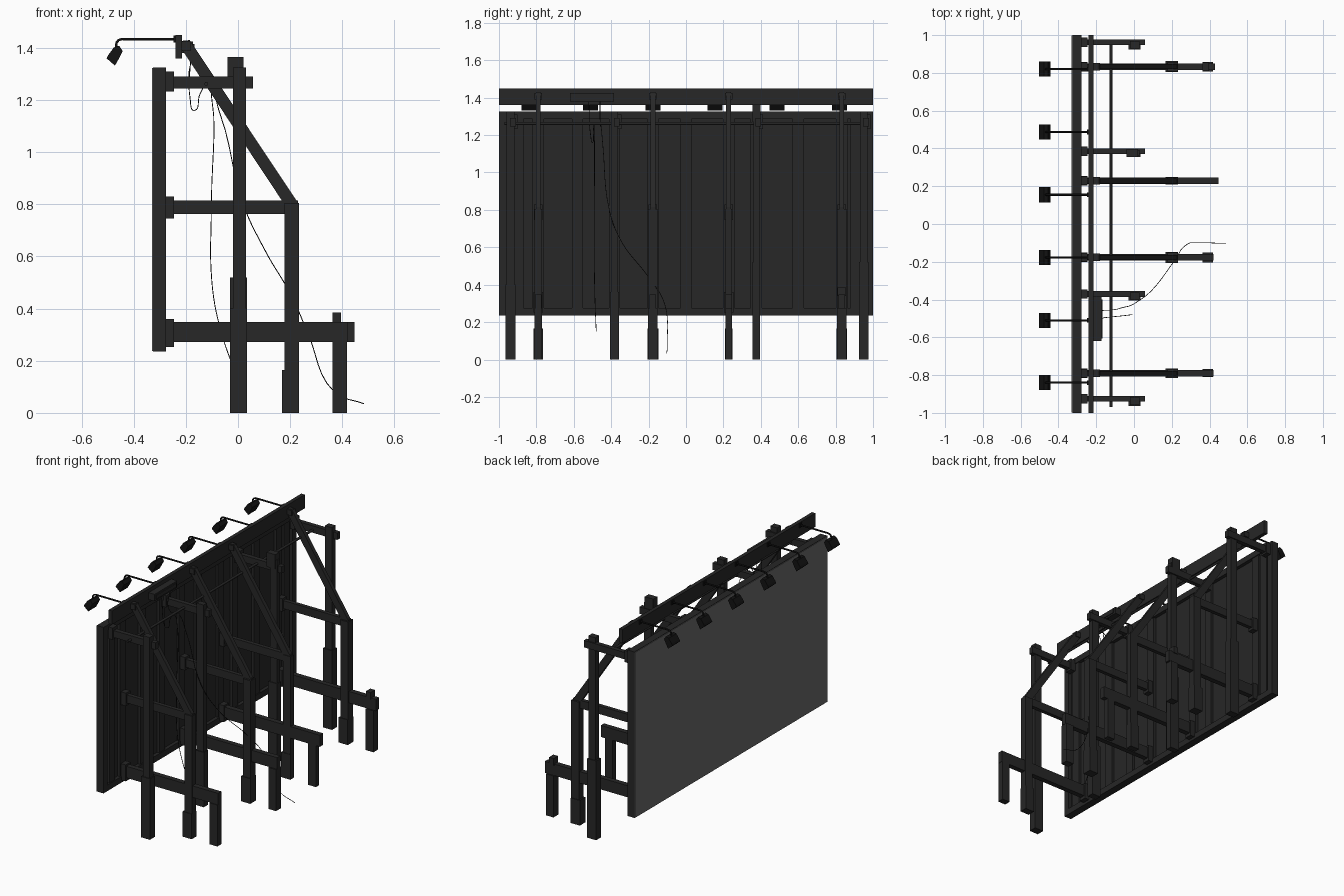
import bpy, bmesh, math
from mathutils import Vector, Matrix

if "Cube" in bpy.data.objects:
    bpy.data.objects.remove(bpy.data.objects["Cube"])


def mat(name, v):
    m = bpy.data.materials.new(name)
    m.diffuse_color = (v, v, v, 1)
    m.use_nodes = True
    m.node_tree.nodes["Principled BSDF"].inputs["Base Color"].default_value = m.diffuse_color
    return m


DARK, FACE, BLACK = mat("dark_wood", 0.02), mat("sheet_grey", 0.14), mat("black_metal", 0.006)


def finish(name, bm, m):
    me = bpy.data.meshes.new(name)
    bm.to_mesh(me)
    bm.free()
    me.materials.append(m)
    ob = bpy.data.objects.new(name, me)
    bpy.context.collection.objects.link(ob)
    return ob


def box(name, x, y, z, m=DARK):
    """Box from (min, max) pairs."""
    bm = bmesh.new()
    c = Vector([(a + b) / 2 for a, b in (x, y, z)])
    s = [b - a for a, b in (x, y, z)]
    bmesh.ops.create_cube(bm, size=1, matrix=Matrix.Translation(c) @ Matrix.Diagonal((*s, 1)))
    return finish(name, bm, m)


def profile(name, pts, y0, y1, m=DARK):
    """Extrude an (x, z) outline along y."""
    bm = bmesh.new()
    f = bm.faces.new([bm.verts.new((x, y0, z)) for x, z in pts])
    r = bmesh.ops.extrude_face_region(bm, geom=[f])
    bmesh.ops.translate(bm, verts=[v for v in r["geom"] if isinstance(v, bmesh.types.BMVert)],
                        vec=(0, y1 - y0, 0))
    bmesh.ops.recalc_face_normals(bm, faces=bm.faces)
    return finish(name, bm, m)


def tube(name, pts, r, m=BLACK, smooth=True, res=1):
    cu = bpy.data.curves.new(name, "CURVE")
    cu.dimensions = "3D"
    cu.bevel_depth, cu.bevel_resolution, cu.use_fill_caps = r, res, True
    cu.resolution_u = 6
    if smooth:
        sp = cu.splines.new("BEZIER")
        sp.bezier_points.add(len(pts) - 1)
        for b, p in zip(sp.bezier_points, pts):
            b.co = p
            b.handle_left_type = b.handle_right_type = "AUTO"
    else:
        sp = cu.splines.new("POLY")
        sp.points.add(len(pts) - 1)
        for b, p in zip(sp.points, pts):
            b.co = (*p, 1)
    cu.materials.append(m)
    ob = bpy.data.objects.new(name, cu)
    bpy.context.collection.objects.link(ob)
    return ob


def span(c, w):
    return (c - w / 2, c + w / 2)


# Display panel: grey front sheet, dark backing, rim and battens
box("display_sheet", (-0.33, -0.326), (-0.998, 0.998), (0.237, 1.322), FACE)
box("panel_backing", (-0.326, -0.3), (-1, 1), (0.235, 1.325))
for z in ((0.235, 0.275), (1.285, 1.325)):
    box("panel_rail", (-0.3, -0.277), (-1, 1), z)
for y in (-0.98, 0.98):
    box("panel_side_rail", (-0.3, -0.277), span(y, 0.04), (0.275, 1.285))

FRAMES = [(-0.79, 0.05, 0.42), (-0.177, 0.06, 0.42), (0.228, 0.04, 0.447), (0.833, 0.058, 0.43)]
POSTS = [(-0.938, 0.052, 0.40), (-0.382, 0.046, 0.36), (0.376, 0.04, 0.52), (0.95, 0.05, 0.52)]
for y in [f[0] for f in FRAMES] + [p[0] for p in POSTS[1:3]] + [-0.9, -0.58, 0.0, 0.6, 0.91]:
    box("panel_batten", (-0.3, -0.283), span(y, 0.06), (0.275, 1.285))

# Tall posts with a thicker foot and a top beam to the panel
for i, (y, w, h) in enumerate(POSTS):
    box("tall_post", (-0.02, 0.03), span(y, w * 0.8), (h, 1.325))
    box("tall_post_foot", (-0.03, 0.035), span(y, w), (0, h))
    box("top_beam", (-0.28, 0.058), span(y + w * 0.25, 0.03), (1.245, 1.29))
    box("top_bracket", (-0.28, -0.245), span(y + w * 0.25, 0.05), (1.233, 1.31))
box("tall_post_extension", (-0.04, 0.022), span(0.376, 0.042), (1.27, 1.365))

# Braced frames
for i, (y, w, end) in enumerate(FRAMES):
    box("middle_beam", (-0.28, 0.23), span(y, 0.026), (0.762, 0.815))
    box("middle_bracket", (-0.28, -0.245), span(y, 0.045), (0.745, 0.83))
    box("low_beam", (-0.28, end), span(y, 0.034), (0.272, 0.348))
    box("low_bracket", (-0.28, -0.245), span(y, 0.05), (0.252, 0.36))
    box("back_post", (0.178, 0.234), span(y, w * 0.85), (0.165, 0.806))
    box("back_post_foot", (0.168, 0.234), span(y, w), (0, 0.165))
    box("short_post", (0.362, 0.418), span(y, w * 0.85), (0, 0.272))
    profile("diagonal_brace", [(-0.236, 1.425), (-0.185, 1.43), (0.234, 0.8), (0.178, 0.8)],
            *span(y, 0.026))
    box("brace_cap", (-0.215, -0.18), span(y, 0.04), (1.39, 1.425))
box("short_post_top", (0.362, 0.396), span(0.833, 0.045), (0.34, 0.386))

# Lamp board, long pipe and junction box
box("lamp_board", (-0.24, -0.215), (-1, 1), (1.36, 1.45))
tube("long_pipe", [(-0.122, -0.97, 1.262), (-0.122, 0.97, 1.262)], 0.008, DARK, False)
box("junction_box", (-0.215, -0.172), (-0.62, -0.385), (1.38, 1.425))
box("junction_lid", (-0.172, -0.167), (-0.605, -0.4), (1.39, 1.415))

# Lamps on bent arms
HEAD = [(-0.476, 1.402), (-0.456, 1.408), (-0.442, 1.388), (-0.455, 1.362),
        (-0.472, 1.332), (-0.504, 1.36), (-0.498, 1.372)]
for y in (-0.84, -0.51, -0.177, 0.155, 0.487, 0.82):
    tube("lamp_arm", [(-0.235, y, 1.434), (-0.445, y, 1.434), (-0.458, y, 1.43),
                      (-0.466, y, 1.42), (-0.468, y, 1.39)], 0.0055, BLACK, False)
    box("lamp_mount", (-0.248, -0.24), span(y, 0.024), (1.42, 1.448), BLACK)
    profile("lamp_head", HEAD, *span(y, 0.08), BLACK)

# Hanging cables
tube("short_cable", [(-0.18, -0.52, 1.385), (-0.183, -0.51, 1.2), (-0.168, -0.5, 1.16),
                     (-0.145, -0.495, 1.225), (-0.12, -0.492, 1.253), (-0.1, -0.49, 1.2),
                     (-0.102, -0.49, 0.8), (-0.1, -0.49, 0.5), (-0.07, -0.487, 0.33),
                     (-0.01, -0.48, 0.15)], 0.0018)
tube("long_cable", [(-0.175, -0.46, 1.39), (-0.17, -0.458, 1.25), (-0.12, -0.455, 1.253),
                    (-0.07, -0.445, 1.15), (0.02, -0.41, 0.8), (0.1, -0.345, 0.63),
                    (0.21, -0.2, 0.44), (0.27, -0.115, 0.3), (0.37, -0.1, 0.08),
                    (0.484, -0.103, 0.035)], 0.0018)
